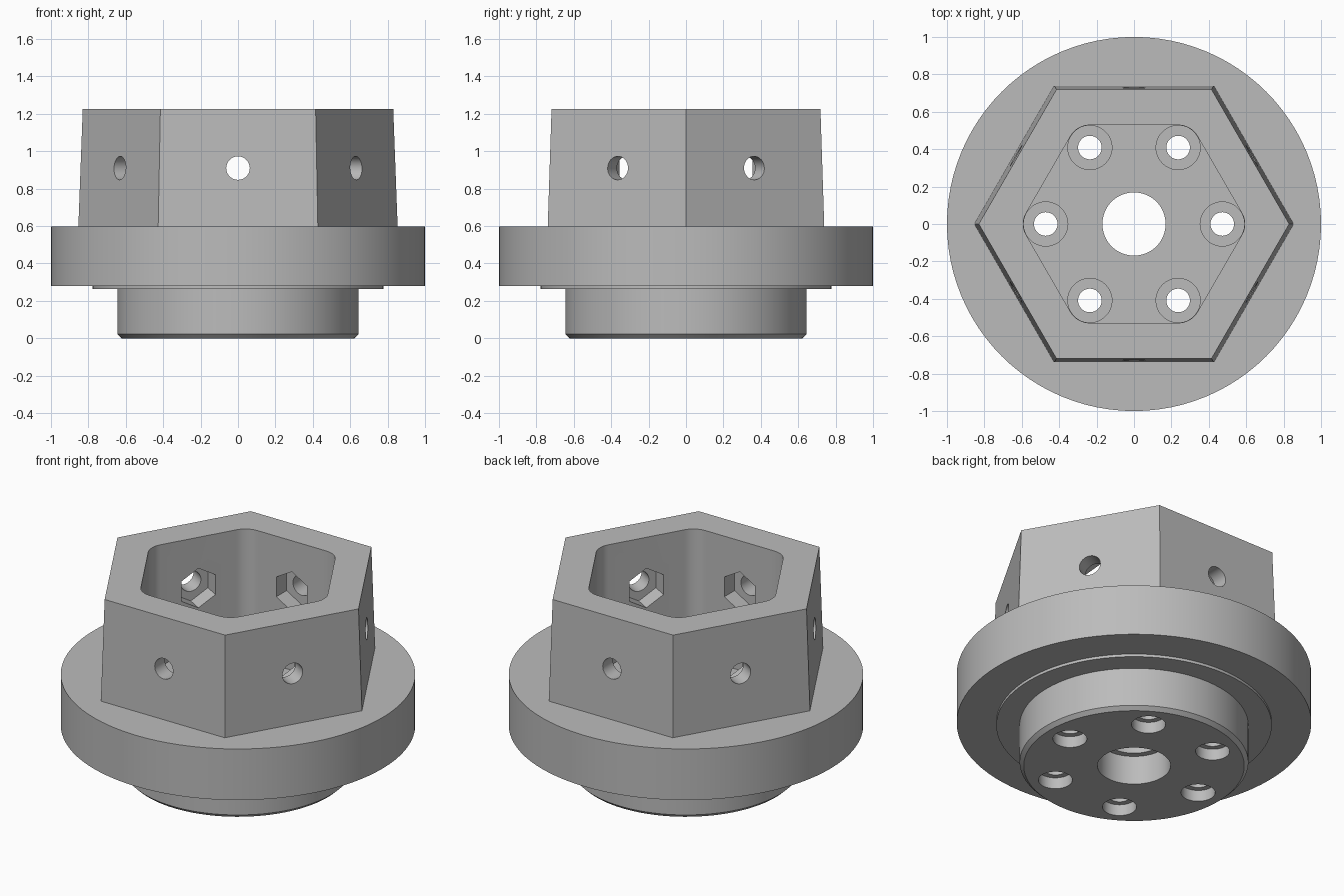
import bpy, bmesh, math
from mathutils import Matrix, Vector

if "Cube" in bpy.data.objects:
    bpy.data.objects.remove(bpy.data.objects["Cube"])

SEG = 96
HEX = [math.radians(60 * i) for i in range(6)]
BOLT_R, CORNER_R = 0.472, 0.12      # bolt circle and cavity corner radius
FLOOR = 0.42                        # cavity floor height
SIDE_Z = 0.91                       # height of the side holes


def finish(name, bm):
    bmesh.ops.recalc_face_normals(bm, faces=bm.faces)
    me = bpy.data.meshes.new(name)
    bm.to_mesh(me)
    bm.free()
    ob = bpy.data.objects.new(name, me)
    bpy.context.collection.objects.link(ob)
    return ob


def loft(name, rings):
    """Closed solid through rings of equal point count."""
    bm = bmesh.new()
    loops = [[bm.verts.new(p) for p in ring] for ring in rings]
    n = len(loops[0])
    for a, b in zip(loops, loops[1:]):
        for i in range(n):
            j = (i + 1) % n
            bm.faces.new((a[i], a[j], b[j], b[i]))
    bm.faces.new(loops[0])
    bm.faces.new(loops[-1])
    return finish(name, bm)


def ring(r, z, n=SEG, start=0.0):
    return [(r * math.cos(start + 2 * math.pi * i / n),
             r * math.sin(start + 2 * math.pi * i / n), z) for i in range(n)]


def cylinder(name, r, z0, z1, x=0.0, y=0.0, n=48):
    ob = loft(name, [ring(r, z0, n), ring(r, z1, n)])
    ob.data.transform(Matrix.Translation((x, y, 0)))
    return ob


def radial(name, r, d0, d1, angle, n, start=0.0):
    """Prism pointing outwards along a hexagon side direction."""
    ob = loft(name, [ring(r, d0, n, start), ring(r, d1, n, start)])
    ob.data.transform(Matrix.Translation((0, 0, SIDE_Z)) @
                      Matrix.Rotation(angle, 4, 'Z') @
                      Matrix.Rotation(math.pi / 2, 4, 'Y'))
    return ob


def combine(target, tool, operation):
    mod = target.modifiers.new("cut", 'BOOLEAN')
    mod.operation, mod.object, mod.solver = operation, tool, 'EXACT'
    bpy.context.view_layer.objects.active = target
    bpy.ops.object.modifier_apply(modifier=mod.name)
    bpy.data.objects.remove(tool, do_unlink=True)


# Round flange with thin shoulder and chamfered boss
profile = [(0.622, 0), (0.645, 0.022), (0.645, 0.263), (0.777, 0.263),
           (0.777, 0.28), (1.0, 0.28), (1.0, 0.598)]
hub = loft("hex_hub", [ring(r, z) for r, z in profile])

# Tapered hexagonal tower
tower = loft("hex_tower", [ring(0.857, 0.5, 6), ring(0.8535, 0.598, 6),
                           ring(0.83, 1.226, 6)])
combine(hub, tower, 'UNION')

# Hexagonal cavity with rounded corners
outline = []
for a in HEX:
    for k in range(13):
        t = a + math.radians(-30 + 5 * k)
        outline.append((BOLT_R * math.cos(a) + CORNER_R * math.cos(t),
                        BOLT_R * math.sin(a) + CORNER_R * math.sin(t)))
cavity = loft("cavity_cutter", [[(x, y, z) for x, y in outline] for z in (FLOOR, 1.5)])
combine(hub, cavity, 'DIFFERENCE')

# Stepped centre bore
combine(hub, cylinder("bore_cutter", 0.169, -0.2, 0.6, n=64), 'DIFFERENCE')
combine(hub, cylinder("bore_recess_cutter", 0.206, -0.2, 0.18, n=64), 'DIFFERENCE')

# Six bolt holes, counterbored from above and recessed from below
for a in HEX:
    x, y = BOLT_R * math.cos(a), BOLT_R * math.sin(a)
    for r, z0, z1 in ((0.063, -0.2, 0.6), (0.118, FLOOR - 0.1, FLOOR + 0.1),
                      (0.096, -0.2, 0.07)):
        combine(hub, cylinder("bolt_cutter", r, z0, z1, x, y), 'DIFFERENCE')

# Side screw holes with hexagonal nut pockets inside
for a in HEX:
    a += math.pi / 6
    combine(hub, radial("screw_cutter", 0.063, 0.45, 0.9, a, 32), 'DIFFERENCE')
    combine(hub, radial("nut_cutter", 0.123, 0.45, 0.63, a, 6), 'DIFFERENCE')

# Plain grey finish
grey = bpy.data.materials.new("grey")
grey.diffuse_color = (0.5, 0.5, 0.5, 1)
grey.use_nodes = True
grey.node_tree.nodes["Principled BSDF"].inputs["Base Color"].default_value = grey.diffuse_color
hub.data.materials.clear()
hub.data.materials.append(grey)
for p in hub.data.polygons:
    p.material_index = 0

bpy.ops.object.select_all(action='DESELECT')
hub.select_set(True)
bpy.context.view_layer.objects.active = hub
bpy.ops.object.shade_smooth_by_angle(angle=math.radians(30))
